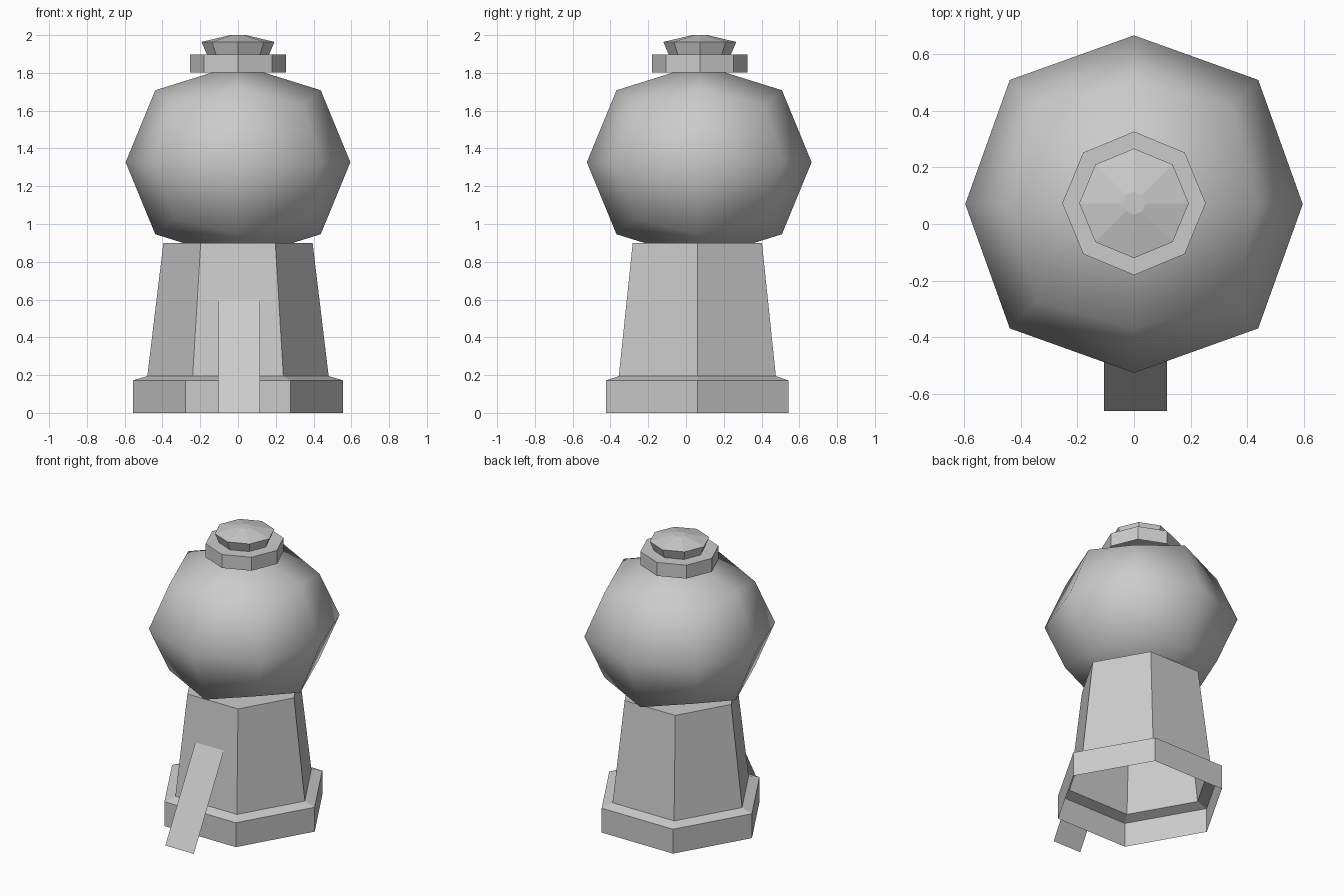
import bpy, bmesh
from math import cos, sin, tau

if "Cube" in bpy.data.objects:
    bpy.data.objects.remove(bpy.data.objects["Cube"])


def finish(name, bm):
    mesh = bpy.data.meshes.new(name)
    bm.to_mesh(mesh)
    bm.free()
    obj = bpy.data.objects.new(name, mesh)
    bpy.context.collection.objects.link(obj)
    return obj


def lathe(name, sides, profile, cy, cap_top=True):
    """Flat-faced shell from (radius, z) points, open at the bottom."""
    bm = bmesh.new()
    rings = [[bm.verts.new((r * cos(tau * i / sides), cy + r * sin(tau * i / sides), z))
              for i in range(sides)] for r, z in profile]
    for lo, hi in zip(rings, rings[1:]):
        for i in range(sides):
            j = (i + 1) % sides
            bm.faces.new((lo[i], lo[j], hi[j], hi[i]))
    if cap_top:
        bm.faces.new(rings[-1])
    return finish(name, bm)


def panel(name, x0, x1, top, bottom):
    """Thin sloping sheet between two (y, z) points."""
    bm = bmesh.new()
    pts = [(x0, *bottom), (x1, *bottom), (x1, *top), (x0, *top)]
    bm.faces.new([bm.verts.new(p) for p in pts])
    return finish(name, bm)


# Hexagonal stand: open skirt, sloping ledge, tapered pedestal
lathe("stand", 6, [(0.557, 0), (0.557, 0.172), (0.48, 0.195), (0.395, 0.9)], 0.06)

# Globe: once-divided cube pushed out to a rounded form
bm = bmesh.new()
bmesh.ops.create_cube(bm, size=2)
bmesh.ops.subdivide_edges(bm, edges=bm.edges[:], cuts=1, use_grid_fill=True)
reach = {1: 0.595, 2: 0.438, 3: 0.345}   # face centre, edge middle, corner
for v in bm.verts:
    k = reach[sum(abs(c) > 0.5 for c in v.co)]
    v.co = (v.co.x * k, v.co.y * k + 0.07, v.co.z * k * 0.87 + 1.327)
for f in bm.faces:
    f.smooth = True
finish("globe", bm)

# Octagonal lid and knob
lathe("lid", 8, [(0.253, 1.803), (0.253, 1.898)], 0.073)
lathe("knob", 8, [(0.165, 1.898), (0.193, 1.964), (0.04, 2.0)], 0.073)

# Front plate and sloping chute
panel("front_plate", -0.17, 0.17, (-0.292, 0.865), (-0.328, 0.525))
panel("chute", -0.105, 0.117, (-0.325, 0.6), (-0.66, 0))
